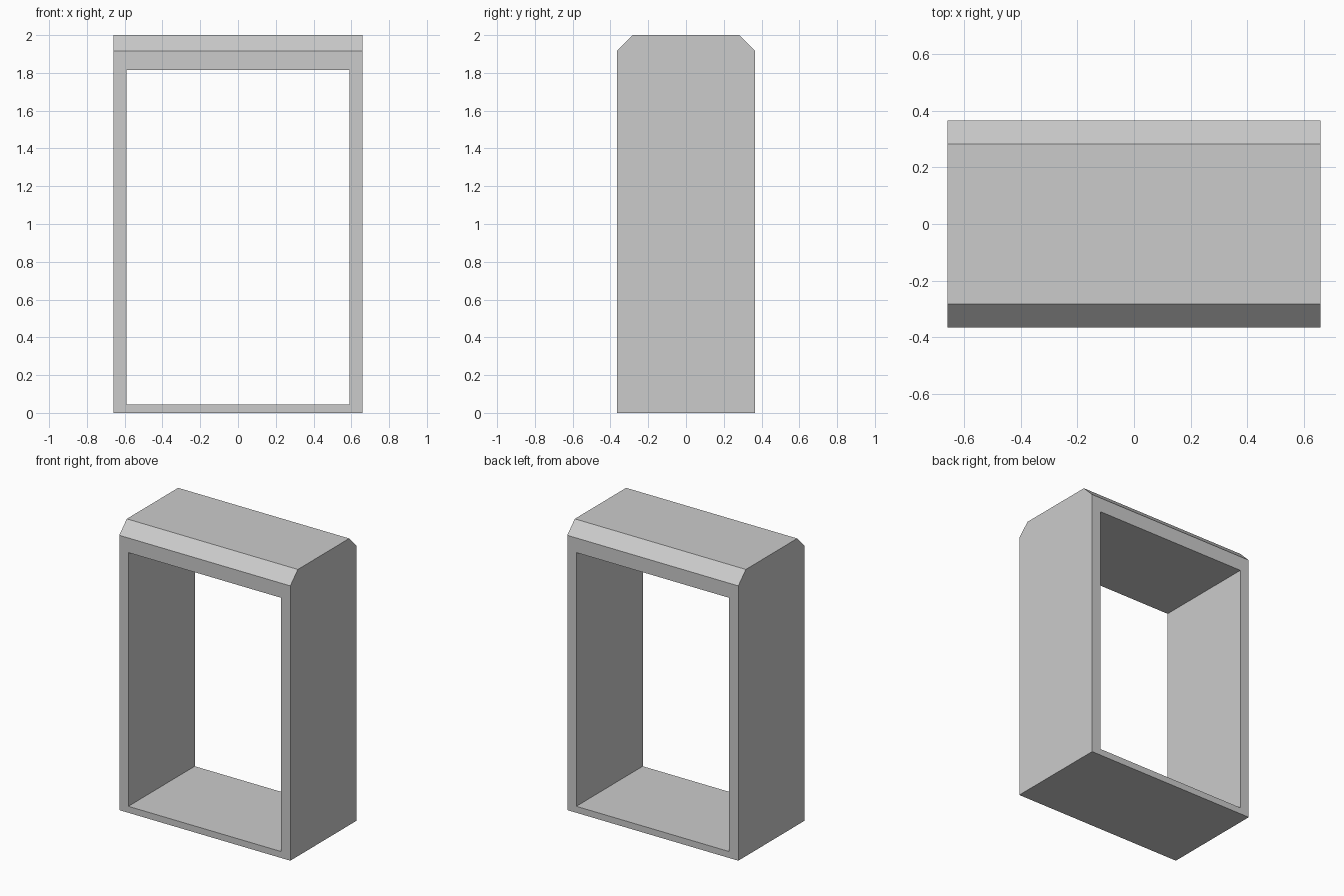
import bpy, bmesh
from mathutils import Matrix

if "Cube" in bpy.data.objects:
    bpy.data.objects.remove(bpy.data.objects["Cube"])

W, D, H = 1.32, 0.732, 2.0      # outer width, depth, height
CHAMFER = 0.083
OPEN_W, OPEN_Z0, OPEN_Z1 = 1.18, 0.045, 1.815


def box(name, size, z0, chamfer=0.0):
    """Box centred on x and y, standing on z0, optional chamfer on the long top edges."""
    bm = bmesh.new()
    bmesh.ops.create_cube(bm, size=1.0, matrix=Matrix.Translation((0, 0, z0 + size[2] / 2))
                          @ Matrix.Diagonal((*size, 1)))
    if chamfer:
        top = z0 + size[2]
        edges = [e for e in bm.edges
                 if all(abs(v.co.z - top) < 1e-5 for v in e.verts)
                 and abs(e.verts[0].co.y - e.verts[1].co.y) < 1e-5]
        bmesh.ops.bevel(bm, geom=edges, offset=chamfer, offset_type='OFFSET',
                        segments=1, affect='EDGES')
    mesh = bpy.data.meshes.new(name)
    bm.to_mesh(mesh)
    bm.free()
    obj = bpy.data.objects.new(name, mesh)
    bpy.context.collection.objects.link(obj)
    return obj


# Frame shell with chamfered front and back top edges
frame = box("frame", (W, D, H), 0.0, CHAMFER)

# Rectangular opening running right through the depth
cutter = box("opening_cutter", (OPEN_W, D * 2, OPEN_Z1 - OPEN_Z0), OPEN_Z0)
cutter.hide_render = True
cut = frame.modifiers.new("opening", 'BOOLEAN')
cut.operation = 'DIFFERENCE'
cut.solver = 'EXACT'
cut.object = cutter

# Apply the cut and discard the helper
bpy.context.view_layer.objects.active = frame
frame.select_set(True)
bpy.ops.object.modifier_apply(modifier=cut.name)
bpy.data.objects.remove(cutter)
